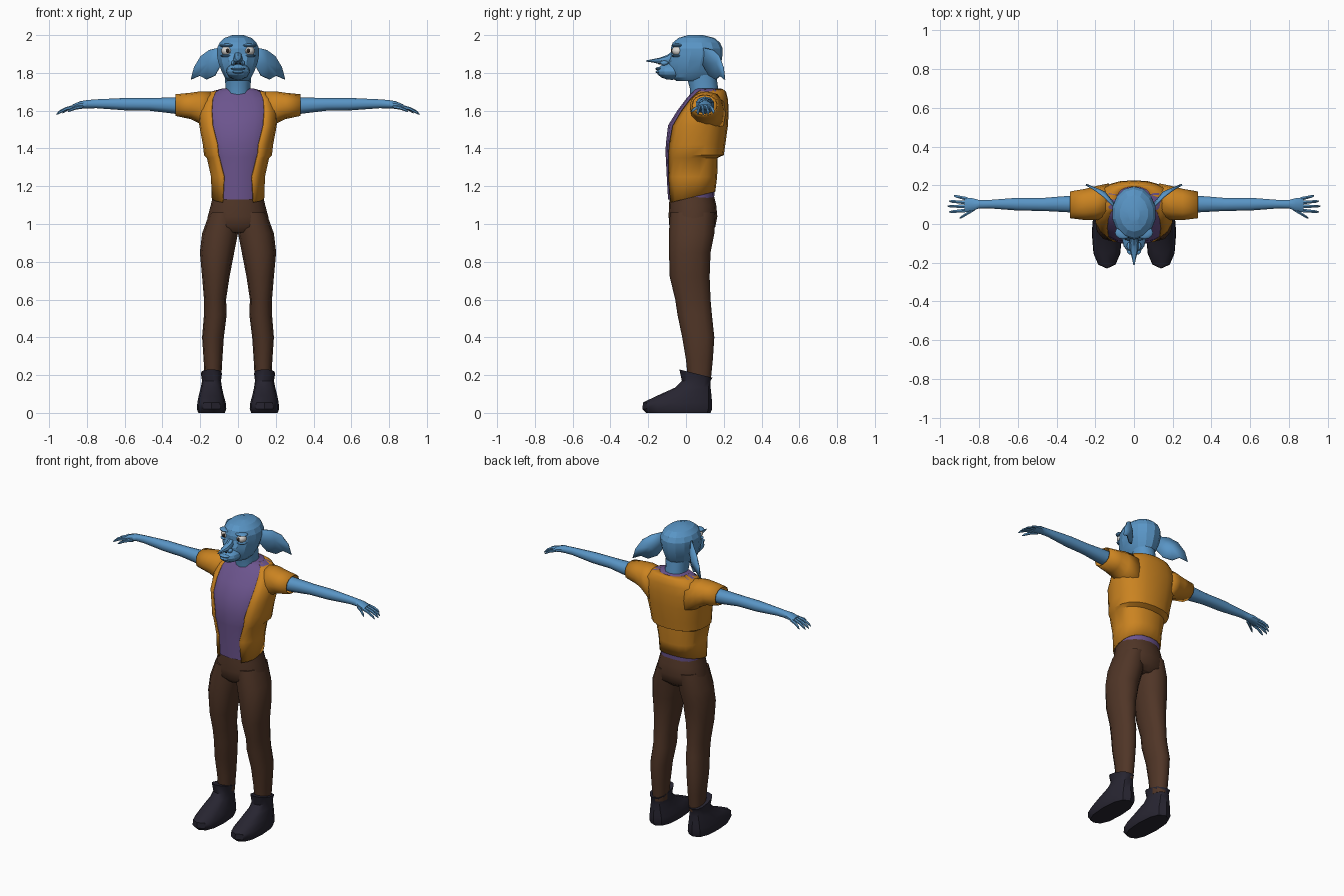
import bpy, bmesh
from math import sin, cos, asin, pi, radians


def material(name, rgb):
    m = bpy.data.materials.new(name)
    m.diffuse_color = (*rgb, 1)
    return m


SKIN = material("blue_skin", (0.10, 0.30, 0.56))
ORANGE = material("orange_cloth", (0.60, 0.23, 0.015))
PURPLE = material("purple_cloth", (0.15, 0.09, 0.27))
BROWN = material("brown_cloth", (0.08, 0.036, 0.02))
LEATHER = material("dark_leather", (0.02, 0.018, 0.03))
WHITE = material("eye_white", (0.7, 0.68, 0.65))
DARK = material("dark_pupil", (0.02, 0.015, 0.012))


def finish(name, bm, mat, mirror=False, thick=0, angle=40):
    bmesh.ops.recalc_face_normals(bm, faces=bm.faces)
    me = bpy.data.meshes.new(name)
    bm.to_mesh(me)
    bm.free()
    me.materials.append(mat)
    ob = bpy.data.objects.new(name, me)
    bpy.context.collection.objects.link(ob)
    bpy.ops.object.select_all(action='DESELECT')
    ob.select_set(True)
    bpy.context.view_layer.objects.active = ob
    bpy.ops.object.shade_smooth_by_angle(angle=radians(angle))
    if thick:
        s = ob.modifiers.new("thickness", 'SOLIDIFY')
        s.thickness, s.offset = thick, -1
    if mirror:
        ob.modifiers.new("mirror", 'MIRROR')
    return ob


def loft(name, rings, mat, axis='z', n=12, e=0.9, gaps=None, caps=True, **kw):
    """Skin rounded sections (t, a0, a1, b0, b1[, tilt]) placed along an axis;
    gaps leave an opening of the given half width at the low-b side."""
    bm = bmesh.new()
    rows = []
    for i, (t, a0, a1, b0, b1, *k) in enumerate(rings):
        ra, rb, ca, cb = (a1 - a0) / 2, (b1 - b0) / 2, (a0 + a1) / 2, (b0 + b1) / 2
        start = asin(min(1, gaps[i] / ra) ** (1 / e)) if gaps else 0
        row = []
        for j in range(n + 1 if gaps else n):
            th = start + (2 * pi - 2 * start) * j / n
            s, c = sin(th), -cos(th)
            a = ca + ra * abs(s) ** e * (1 if s > 0 else -1)
            b = cb + rb * abs(c) ** e * (1 if c > 0 else -1)
            u = t + (k[0] * (b - b0) if k else 0)
            row.append(bm.verts.new({'x': (u, a, b), 'y': (a, u, b), 'z': (a, b, u)}[axis]))
        rows.append(row)
    m = len(rows[0])
    for r, q in zip(rows, rows[1:]):
        for j in range(n):
            bm.faces.new((r[j], r[(j + 1) % m], q[(j + 1) % m], q[j]))
    if caps and not gaps:
        bm.faces.new(rows[0])
        bm.faces.new(rows[-1])
    return finish(name, bm, mat, **kw)


def ball(name, pos, size, mat, segs=12, **kw):
    bm = bmesh.new()
    bmesh.ops.create_uvsphere(bm, u_segments=segs, v_segments=8, radius=1)
    for v in bm.verts:
        v.co = [p + c * s for p, c, s in zip(pos, v.co, size)]
    return finish(name, bm, mat, **kw)


# Torso: (z, half width, front y, back y, opening half width)
torso = [(1.11, .14, -.10, .155, .082), (1.25, .143, -.107, .165, .075),
         (1.35, .165, -.112, .168, .10), (1.365, .18, -.113, .20, .105),
         (1.42, .186, -.112, .208, .11), (1.52, .205, -.10, .222, .135),
         (1.60, .21, -.05, .226, .14), (1.66, .19, -.005, .222, .135),
         (1.70, .145, .03, .212, .12), (1.715, .09, .04, .195, .085)]
loft("jacket", [(z, -w, w, f, b, .24 if z < 1.12 else 0) for z, w, f, b, g in torso],
     ORANGE, n=16, e=.85, gaps=[t[4] for t in torso], thick=.006)
loft("shirt", [(z + (.02 if z < 1.12 else .002), -w + .006, w - .006, f + .005, b - .007)
               for z, w, f, b, g in torso], PURPLE, n=16, e=.85)
loft("sleeve", [(.13, .03, .21, 1.47, 1.70), (.20, .02, .195, 1.53, 1.702),
                (.25, .02, .182, 1.555, 1.695), (.33, .03, .168, 1.572, 1.687)],
     ORANGE, axis='x', caps=False, thick=.006, mirror=True)

# Trousers
loft("trouser_hips", [(.955, -.12, .12, -.06, .12), (.985, -.165, .165, -.088, .155),
                      (1.04, -.16, .16, -.092, .166), (1.10, -.144, .144, -.09, .16),
                      (1.16, -.13, .13, -.085, .145)], BROWN, n=16)
loft("trouser_leg", [(.16, .09, .175, .012, .13), (.28, .083, .182, 0, .142),
                     (.40, .075, .19, -.02, .15), (.52, .06, .18, -.045, .137),
                     (.60, .063, .18, -.057, .13), (.72, .045, .19, -.086, .125),
                     (.85, .02, .202, -.09, .13), (.95, 0, .19, -.09, .15),
                     (1.06, 0, .15, -.085, .155)], BROWN, mirror=True)

# Boots
loft("boot", [(0, .07, .21, -.21, .13), (.02, .062, .218, -.23, .138),
              (.055, .065, .215, -.228, .138), (.09, .075, .208, -.155, .135),
              (.135, .085, .197, -.055, .13), (.17, .09, .19, -.022, .13),
              (.23, .085, .197, -.035, .14, -.25)], LEATHER, e=.8, mirror=True)

# Arms and hands
loft("arm", [(.20, .05, .15, 1.585, 1.675), (.33, .058, .148, 1.583, 1.67),
             (.47, .066, .136, 1.60, 1.667), (.60, .068, .137, 1.602, 1.667),
             (.75, .08, .125, 1.613, 1.66), (.80, .08, .125, 1.612, 1.656),
             (.835, .066, .135, 1.612, 1.65), (.875, .062, .138, 1.607, 1.633)],
     SKIN, axis='x', n=10, mirror=True)
for name, x0, y0, x1, y1, z1 in [("thumb", .82, .08, .90, .03, 1.595),
                                 ("index_finger", .86, .071, .955, .062, 1.582),
                                 ("middle_finger", .86, .091, .962, .092, 1.58),
                                 ("ring_finger", .86, .11, .955, .118, 1.582),
                                 ("little_finger", .86, .129, .93, .146, 1.588)]:
    path = [(0, 0, .011), (.5, .28, .009), (.85, .7, .008), (1, 1, .003)]
    loft(name, [(x0 + (x1 - x0) * t, y0 + (y1 - y0) * t - r, y0 + (y1 - y0) * t + r,
                 1.622 + (z1 - 1.622) * d - r, 1.622 + (z1 - 1.622) * d + r)
                for t, d, r in path], SKIN, axis='x', n=6, e=1, mirror=True)

# Neck and head
loft("neck", [(1.64, -.07, .07, .02, .18), (1.72, -.066, .066, .02, .17),
              (1.79, -.07, .07, 0, .16)], SKIN)
head = [(1.757, .055, -.05, .11), (1.775, .072, -.08, .15), (1.81, .09, -.095, .172),
        (1.86, .108, -.095, .188), (1.90, .115, -.08, .194), (1.93, .114, -.08, .194),
        (1.96, .10, -.07, .18), (1.985, .073, -.04, .15), (2.0, .03, .01, .09)]
loft("head", [(z, -w, w, f, b) for z, w, f, b in head], SKIN, n=14, e=1, angle=18)
ball("muzzle", (0, -.075, 1.808), (.062, .08, .045), SKIN, angle=25)
for name, z, w in [("upper_lip", 1.822, .038), ("lower_lip", 1.805, .032)]:
    ball(name, (0, -.142, z), (w, .02, .009), SKIN, segs=8)
loft("nose", [(-.05, -.022, .022, 1.86, 1.93), (-.10, -.024, .024, 1.843, 1.895),
              (-.14, -.021, .021, 1.846, 1.88), (-.175, -.011, .011, 1.855, 1.873),
              (-.212, -.003, .003, 1.86, 1.866)], SKIN, axis='y', n=8, e=1)
ball("nostril_wing", (.024, -.115, 1.852), (.014, .022, .013), SKIN, segs=8, mirror=True)
ball("nostril", (.012, -.142, 1.848), (.006, .006, .004), DARK, segs=8, mirror=True)

# Eyes
ball("eye", (.056, -.042, 1.917), (.032, .034, .027), WHITE, mirror=True)
ball("pupil", (.054, -.07, 1.917), (.011, .009, .012), DARK, mirror=True)
ball("brow", (.056, -.045, 1.945), (.042, .033, .01), SKIN, mirror=True)
ball("lower_lid", (.056, -.045, 1.891), (.036, .03, .009), SKIN, mirror=True)

# Ears: cupped fan swept outwards and back
bm = bmesh.new()
rim = [bm.verts.new(p) for p in [
    (.095, .09, 1.935), (.15, .145, 1.922), (.195, .178, 1.89), (.23, .20, 1.83),
    (.246, .208, 1.765), (.20, .185, 1.785), (.165, .16, 1.765), (.12, .125, 1.785),
    (.085, .09, 1.85)]]
hub = bm.verts.new((.15, .168, 1.85))
for a, b in zip(rim, rim[1:] + rim[:1]):
    bm.faces.new((a, b, hub))
finish("ear", bm, SKIN, mirror=True, thick=.01, angle=20)
